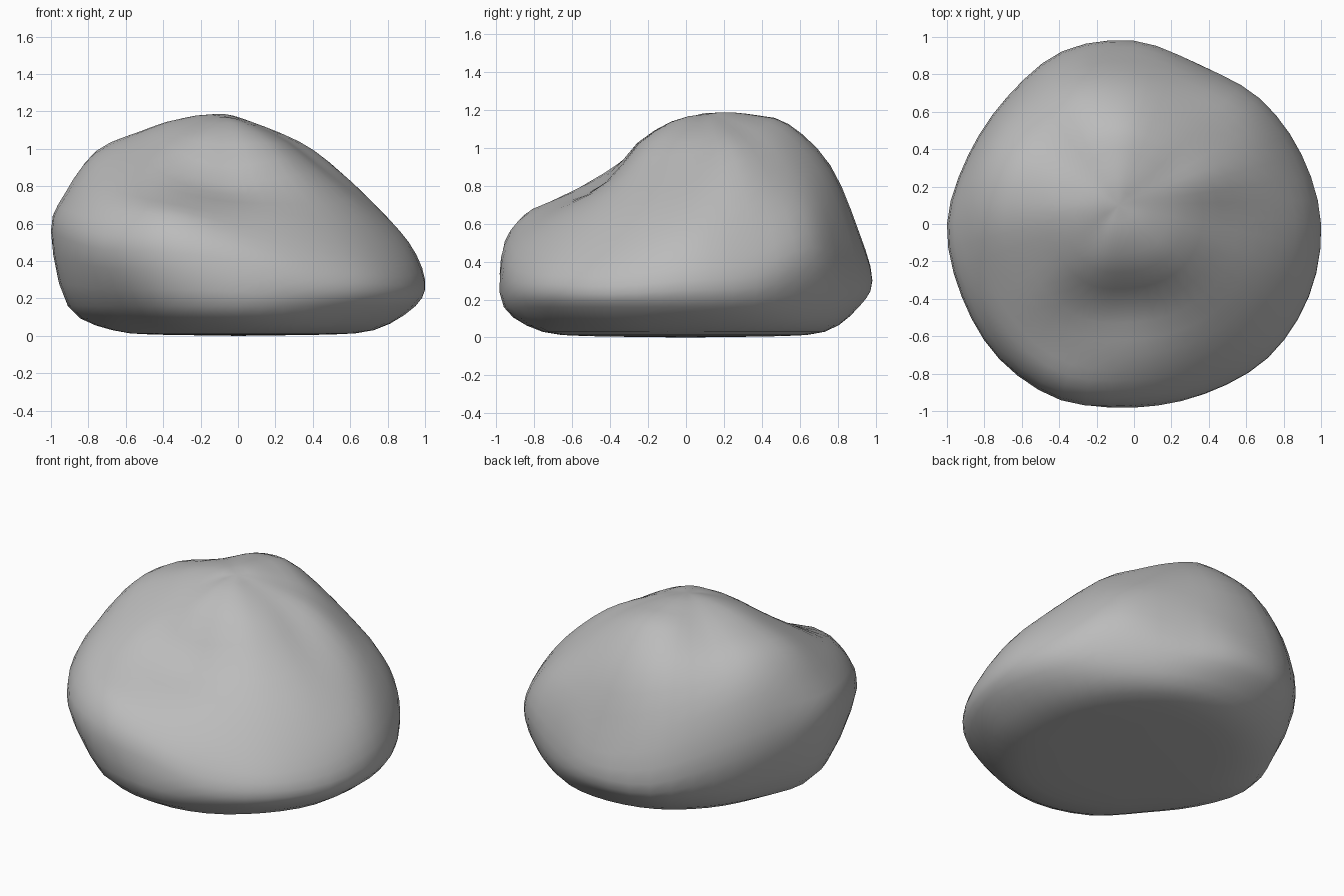
import bpy, bmesh
from math import sin, cos, tau
from mathutils import Vector

cube = bpy.data.objects.get("Cube")
if cube:
    bpy.data.objects.remove(cube, do_unlink=True)

# Each row is one direction around the boulder, in hundredths, evenly spaced from +x:
# base radius, low radius, widest radius, height of widest, then heights going inward
SPOKES = [
    (72, 95, 100, 30, 50, 69, 90, 109),
    (72, 92, 97, 32, 53, 77, 99, 111),
    (73, 89, 95, 40, 62, 81, 102, 113),
    (75, 89, 92, 33, 62, 87, 108, 116),
    (73, 91, 98, 30, 54, 89, 112, 118),
    (71, 92, 100, 32, 63, 94, 112, 118),
    (68, 88, 96, 42, 74, 96, 109, 117),
    (66, 86, 96, 50, 82, 101, 110, 117),
    (67, 91, 100, 56, 76, 97, 108, 116),
    (64, 88, 100, 52, 72, 88, 102, 114),
    (64, 87, 102, 46, 67, 80, 95, 111),
    (70, 94, 102, 45, 64, 73, 85, 111),
    (75, 96, 97, 40, 55, 68, 81, 111),
    (78, 95, 98, 30, 47, 65, 83, 111),
    (76, 97, 101, 28, 43, 63, 86, 110),
    (76, 97, 101, 27, 44, 65, 88, 109),
]
INWARD = (0.92, 0.75, 0.5, 0.25)
PEAK = Vector((-0.08, 0.1, 1.19))
STEPS = 3


def blend(a, b, c, d, t):
    """Smooth curve from b to c, steered by a and d."""
    return 0.5 * (2*b + (c - a)*t + (2*a - 5*b + 4*c - d)*t*t + (3*b - a - 3*c + d)*t**3)


def resample(points):
    """Smooth samples between the second and the last but one point."""
    return [blend(*points[i - 1:i + 3], s / STEPS)
            for i in range(1, len(points) - 2) for s in range(STEPS)]


def spoke_points(index, row):
    base, low, wide, level, *heights = (v / 100 for v in row)
    a = tau * index / len(SPOKES)
    flat = [(0, 0, 1), (base * 0.55, 0.005, 1), (base, 0.03, 1), (low, 0.16, 1), (wide, level, 1)]
    flat += [(wide * f, h, f) for f, h in zip(INWARD, heights)]
    # The crown leans towards the peak
    return [Vector((r * cos(a) + PEAK.x * (1 - f), r * sin(a) + PEAK.y * (1 - f), z))
            for r, z, f in flat] + [PEAK]


# Smooth each profile up and over the peak, then smooth the rings around
spokes = [spoke_points(i, row) for i, row in enumerate(SPOKES)]
half = len(spokes) // 2
profiles = [resample(s + [spokes[i - half][-2]]) for i, s in enumerate(spokes)]
rings = [resample([ring[-1], *ring, *ring[:2]]) for ring in zip(*profiles)]

# Skin the rings and close them at the bottom and the peak
bm = bmesh.new()
loops = [[bm.verts.new(p) for p in ring] for ring in rings]
bottom, top = bm.verts.new((0, 0, 0)), bm.verts.new(PEAK)
count = len(loops[0])
for j in range(count):
    k = (j + 1) % count
    for lower, upper in zip(loops, loops[1:]):
        bm.faces.new((lower[j], lower[k], upper[k], upper[j]))
    bm.faces.new((bottom, loops[0][k], loops[0][j]))
    bm.faces.new((top, loops[-1][j], loops[-1][k]))

# Wear down the creases that meet at the peak
crown = [v for v in bm.verts if (v.co - PEAK).length < 0.3]
for _ in range(6):
    bmesh.ops.smooth_vert(bm, verts=crown, factor=0.5,
                          use_axis_x=False, use_axis_y=False, use_axis_z=True)
bmesh.ops.recalc_face_normals(bm, faces=bm.faces)
for face in bm.faces:
    face.smooth = True
mesh = bpy.data.meshes.new("boulder")
bm.to_mesh(mesh)
bm.free()
boulder = bpy.data.objects.new("boulder", mesh)
bpy.context.collection.objects.link(boulder)

# Plain grey stone
stone = bpy.data.materials.new("grey stone")
stone.use_nodes = True
colour = (0.5, 0.5, 0.5, 1)
stone.diffuse_color = colour
stone.node_tree.nodes["Principled BSDF"].inputs["Base Color"].default_value = colour
mesh.materials.append(stone)
